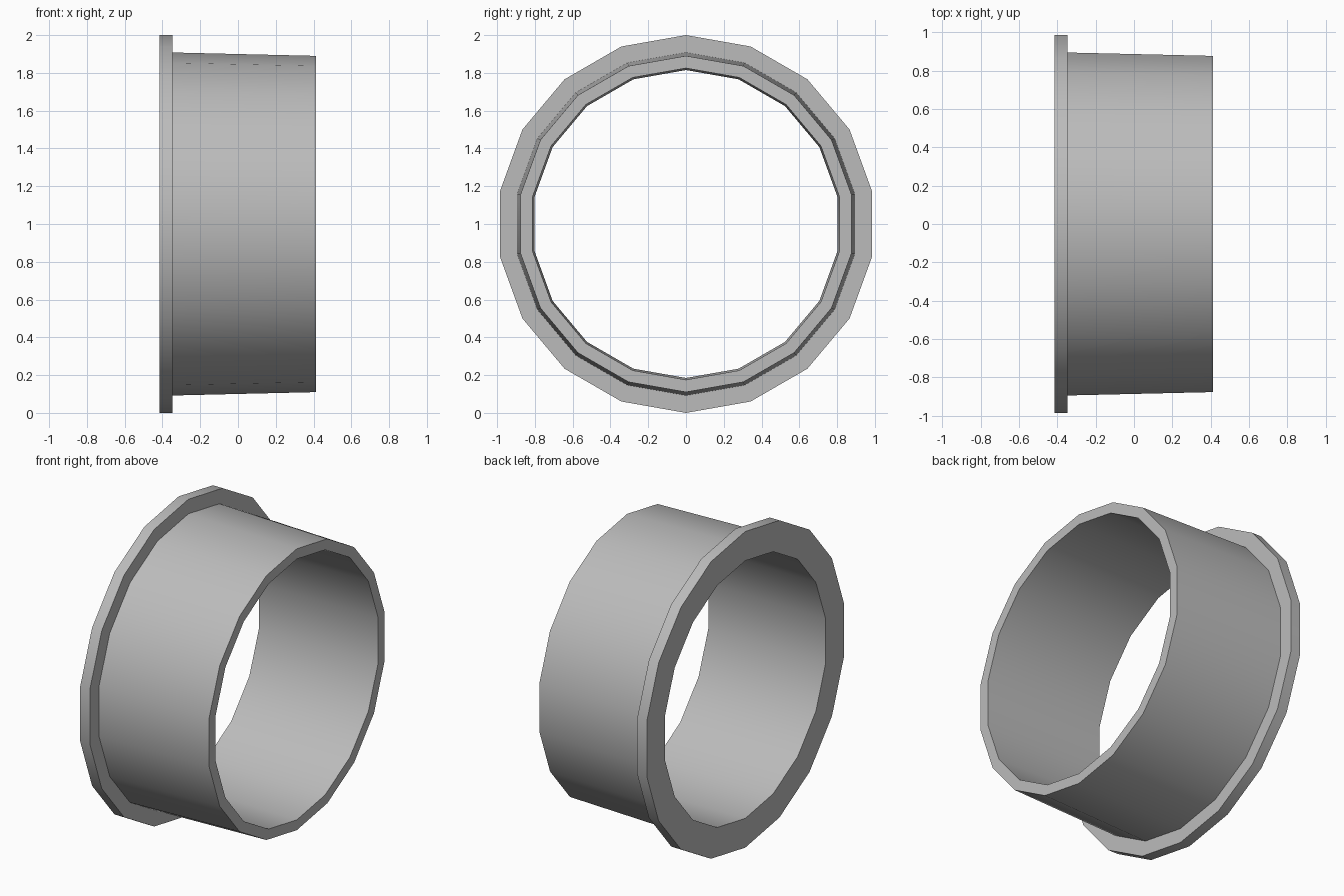
import bpy
import math

SIDES = 18

cube = bpy.data.objects.get("Cube")
if cube:
    bpy.data.objects.remove(cube, do_unlink=True)

# Plain grey material
grey = bpy.data.materials.new("plain_grey")
grey.use_nodes = True
colour = (0.5, 0.5, 0.5, 1.0)
grey.diffuse_color = colour
grey.node_tree.nodes["Principled BSDF"].inputs["Base Color"].default_value = colour

# Wall section as (x, radius): flange, tapered sleeve, bore
profile = [
    (-0.415, 0.815),
    (-0.415, 1.0),
    (-0.347, 1.0),
    (-0.347, 0.908),
    (0.412, 0.89),
    (0.412, 0.825),
]


def revolve_about_x(name, section, sides):
    """Sweep a closed section around the x axis, with a corner at the top."""
    n = len(section)
    verts, faces = [], []
    for i in range(sides):
        a = math.tau * i / sides
        verts += [(x, r * math.sin(a), 1 + r * math.cos(a)) for x, r in section]
        j = (i + 1) % sides
        for k in range(n):
            m = (k + 1) % n
            faces.append((i * n + k, i * n + m, j * n + m, j * n + k))
    mesh = bpy.data.meshes.new(name)
    mesh.from_pydata(verts, [], faces)
    obj = bpy.data.objects.new(name, mesh)
    bpy.context.collection.objects.link(obj)
    return obj


sleeve = revolve_about_x("flanged_sleeve", profile, SIDES)
sleeve.data.materials.append(grey)

# Consistent outward normals, smooth round the ring with sharp rims
bpy.ops.object.select_all(action="DESELECT")
sleeve.select_set(True)
bpy.context.view_layer.objects.active = sleeve
bpy.ops.object.mode_set(mode="EDIT")
bpy.ops.mesh.select_all(action="SELECT")
bpy.ops.mesh.normals_make_consistent(inside=False)
bpy.ops.object.mode_set(mode="OBJECT")
bpy.ops.object.shade_smooth_by_angle(angle=math.radians(30))
